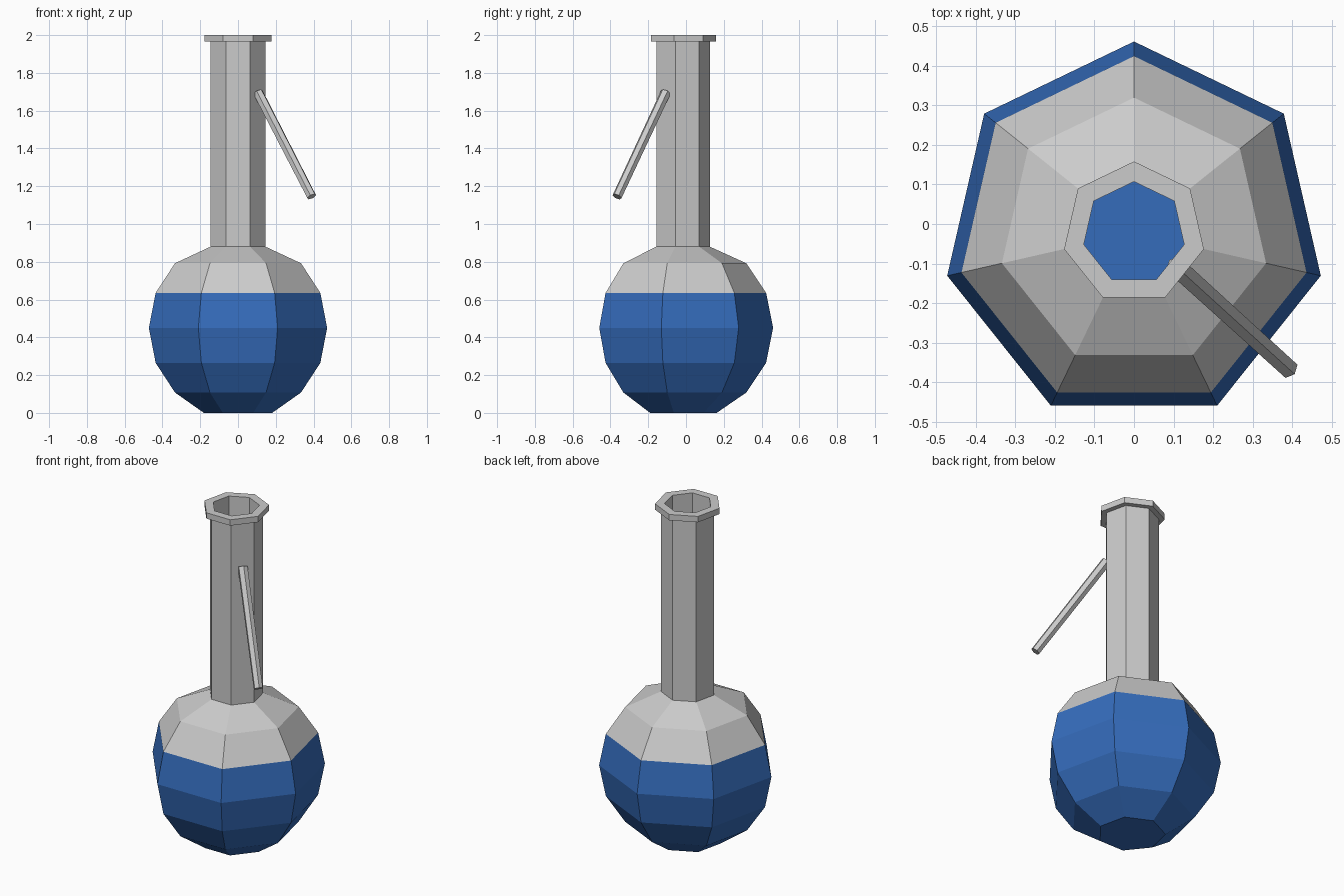
import bpy, bmesh, math
from mathutils import Vector

if "Cube" in bpy.data.objects:
    bpy.data.objects.remove(bpy.data.objects["Cube"])

SIDES = 7
CY = -0.023   # axis offset so the seven-sided body is centred on y


def material(name, rgb):
    m = bpy.data.materials.new(name)
    m.diffuse_color = (*rgb, 1)
    m.use_nodes = True
    m.node_tree.nodes["Principled BSDF"].inputs["Base Color"].default_value = m.diffuse_color
    return m


def add_object(name, bm, mat=None):
    bmesh.ops.recalc_face_normals(bm, faces=bm.faces)
    me = bpy.data.meshes.new(name)
    bm.to_mesh(me)
    bm.free()
    ob = bpy.data.objects.new(name, me)
    bpy.context.collection.objects.link(ob)
    if mat:
        me.materials.append(mat)
    return ob


def lathe(name, profile, mat=None, cap=False, closed=False):
    """Turn (radius, z) points round the flask axis with SIDES flat sides."""
    bm = bmesh.new()
    rings = []
    for r, z in profile:
        angles = [math.pi / 2 + i * math.tau / SIDES for i in range(SIDES)]
        rings.append([bm.verts.new((r * math.cos(a), CY + r * math.sin(a), z)) for a in angles])
    pairs = list(zip(rings, rings[1:]))
    if closed:
        pairs.append((rings[-1], rings[0]))
    for low, high in pairs:
        for i in range(SIDES):
            j = (i + 1) % SIDES
            bm.faces.new((low[i], low[j], high[j], high[i]))
    if cap:
        bm.faces.new(rings[0])
        bm.faces.new(rings[-1])
    return add_object(name, bm, mat)


blue = material("blue_liquid", (0.035, 0.15, 0.5))

# Round bulb, from a coarse sphere
R, ZC = 0.484, 0.45
ball = [(R * math.cos(math.radians(a)), ZC + R * math.sin(math.radians(a)))
        for a in (-67.5, -45, -22.5, 0, 22.5, 45)]

# Liquid filling the lower bulb, flat on top
lathe("liquid", [(ball[0][0], 0.0)] + ball[1:5], blue, cap=True)

# Glass: shoulder, neck, lip and the inside wall of the neck
lathe("glass_flask", [ball[4], ball[5], (0.149, 0.88), (0.149, 1.965), (0.181, 1.965),
                      (0.181, 2.0), (0.13, 2.0), (0.13, 0.865),
                      (ball[5][0] - 0.012, ball[5][1] - 0.012),
                      (ball[4][0] - 0.015, ball[4][1])], closed=True)

# Slanted side rod fixed to the neck
start, end = Vector((0.106, -0.107, 1.697)), Vector((0.39, -0.365, 1.145))
axis = end - start
bm = bmesh.new()
bmesh.ops.create_cone(bm, cap_ends=True, segments=6, radius1=0.028, radius2=0.026, depth=axis.length)
rod = add_object("side_rod", bm)
rod.location = (start + end) / 2
rod.rotation_euler = axis.to_track_quat('Z', 'Y').to_euler()
